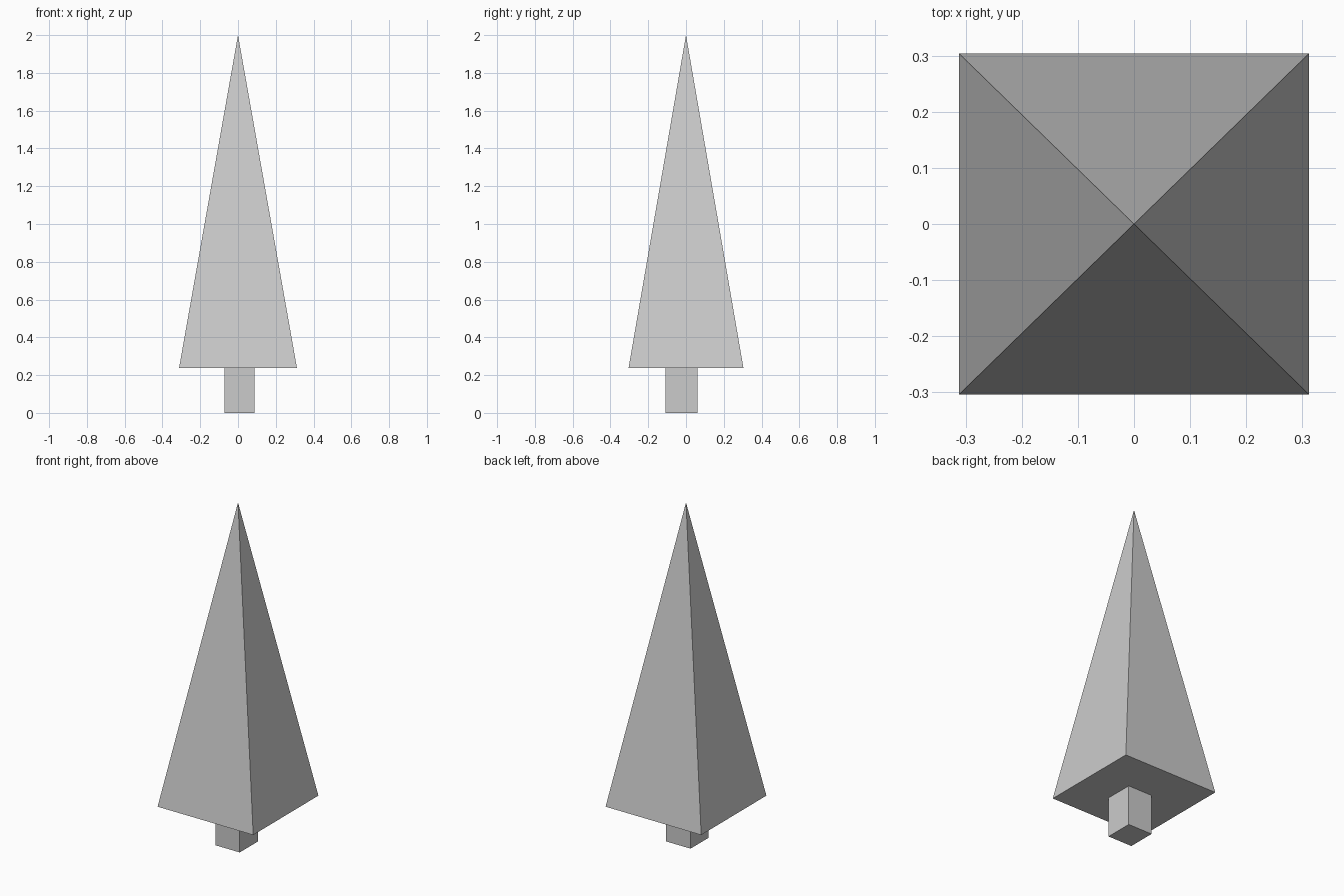
import bpy
import bmesh
from mathutils import Matrix, Vector

if "Cube" in bpy.data.objects:
    bpy.data.objects.remove(bpy.data.objects["Cube"])


def new_object(name, bm):
    bmesh.ops.recalc_face_normals(bm, faces=bm.faces)
    mesh = bpy.data.meshes.new(name)
    bm.to_mesh(mesh)
    bm.free()
    obj = bpy.data.objects.new(name, mesh)
    bpy.context.collection.objects.link(obj)
    return obj


BASE_Z, TOP_Z = 0.238, 2.0

# Foliage: four-sided pyramid with a closed underside
half_x, half_y = 0.312, 0.304
bm = bmesh.new()
corners = [bm.verts.new((sx * half_x, sy * half_y, BASE_Z))
           for sx, sy in ((-1, -1), (1, -1), (1, 1), (-1, 1))]
apex = bm.verts.new((0, 0, TOP_Z))
bm.faces.new(corners)
for i in range(4):
    bm.faces.new((corners[i], corners[(i + 1) % 4], apex))
new_object("foliage", bm)

# Trunk: square post, slightly off centre, meeting the underside
low, high = Vector((-0.072, -0.108, 0)), Vector((0.087, 0.06, BASE_Z))
bm = bmesh.new()
bmesh.ops.create_cube(bm, size=1, matrix=Matrix.LocRotScale((low + high) / 2, None, high - low))
new_object("trunk", bm)
